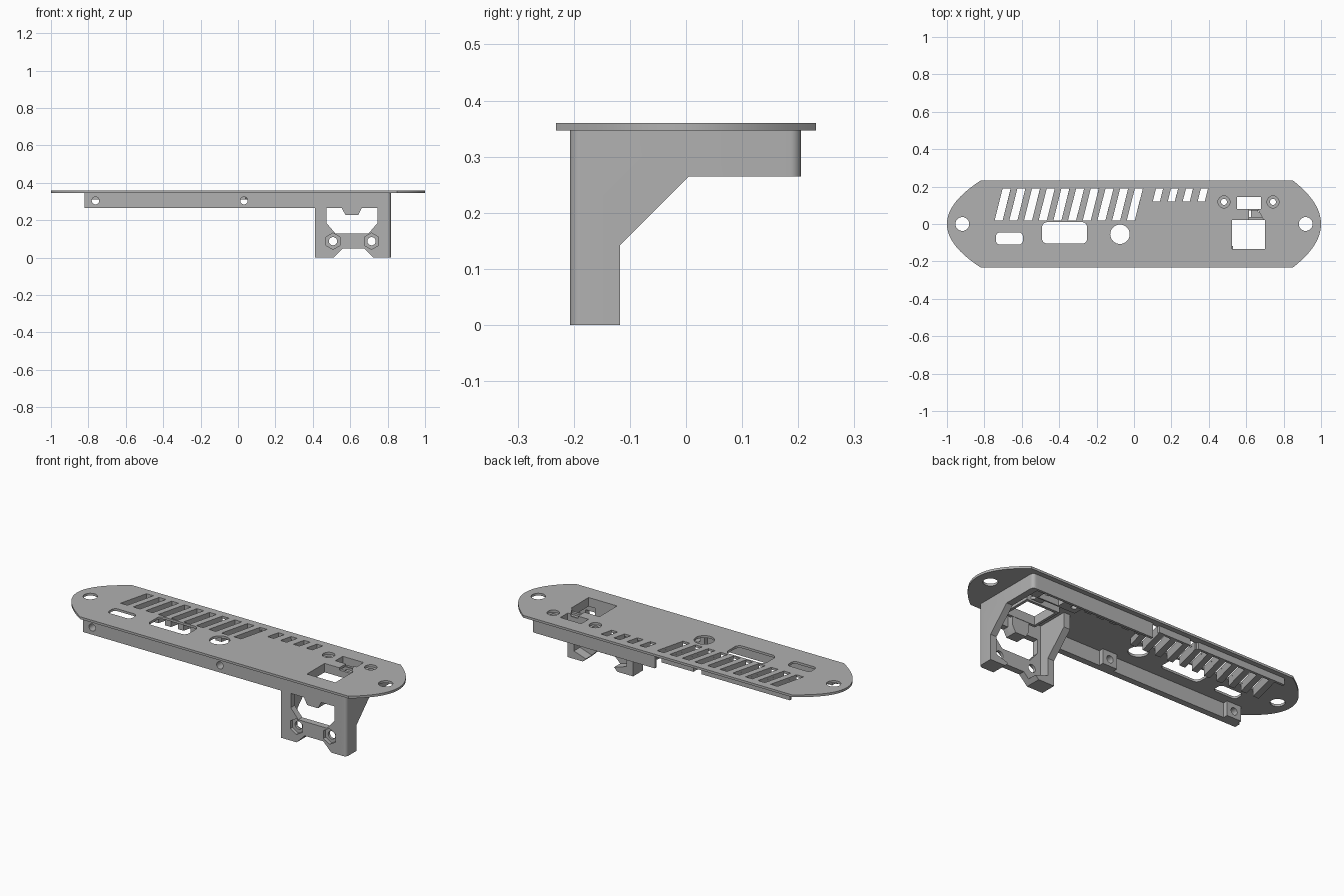
import bpy, bmesh, math
from mathutils import Vector

cube = bpy.data.objects.get("Cube")
if cube:
    bpy.data.objects.remove(cube)

grey = bpy.data.materials.new("matte grey")
grey.use_nodes = True
grey.diffuse_color = (0.44, 0.44, 0.44, 1)
grey.node_tree.nodes["Principled BSDF"].inputs["Base Color"].default_value = (0.44, 0.44, 0.44, 1)

TOP, UNDER, RAIL = 0.36, 0.347, 0.265
FRONT, BACK = -0.207, 0.205


def prism(name, pts, lo, hi, axis="z"):
    """Extrude a 2D outline from lo to hi along an axis."""
    place = {"z": lambda a, b, h: (a, b, h),
             "y": lambda a, b, h: (a, h, b),
             "x": lambda a, b, h: (h, a, b)}[axis]
    bm = bmesh.new()
    face = bm.faces.new([bm.verts.new(place(a, b, lo)) for a, b in pts])
    out = bmesh.ops.extrude_face_region(bm, geom=[face])
    shift = Vector(place(0, 0, hi - lo))
    for v in out["geom"]:
        if isinstance(v, bmesh.types.BMVert):
            v.co += shift
    bmesh.ops.recalc_face_normals(bm, faces=bm.faces)
    mesh = bpy.data.meshes.new(name)
    bm.to_mesh(mesh)
    bm.free()
    mesh.materials.append(grey)
    obj = bpy.data.objects.new(name, mesh)
    bpy.context.collection.objects.link(obj)
    return obj


def rect(x0, x1, y0, y1):
    return [(x0, y0), (x1, y0), (x1, y1), (x0, y1)]


def slanted(x, width, lean, y0, y1):
    return [(x, y0), (x + width, y0), (x + width + lean, y1), (x + lean, y1)]


def circle(cx, cy, r, n=32, turn=0.0):
    return [(cx + r * math.cos(turn + math.tau * i / n),
             cy + r * math.sin(turn + math.tau * i / n)) for i in range(n)]


def round_rect(x0, x1, y0, y1, r):
    pts = []
    corners = [(x1 - r, y1 - r), (x0 + r, y1 - r), (x0 + r, y0 + r), (x1 - r, y0 + r)]
    for k, (cx, cy) in enumerate(corners):
        for i in range(7):
            a = math.pi / 2 * (k + i / 6)
            pts.append((cx + r * math.cos(a), cy + r * math.sin(a)))
    return pts


def cut(obj, cutters):
    """Subtract each cutter, then discard it."""
    bpy.context.view_layer.objects.active = obj
    for c in cutters:
        c.hide_render = True
        mod = obj.modifiers.new("cut", "BOOLEAN")
        mod.operation, mod.solver, mod.object = "DIFFERENCE", "EXACT", c
        bpy.ops.object.modifier_apply(modifier=mod.name)
        bpy.data.objects.remove(c)


def hole(pts, lo=0.2, hi=0.5, axis="z"):
    return prism("cutter", pts, lo, hi, axis)


# Top plate with curved ends
half = 0.232
steps = [half * (i / 16 - 1) for i in range(33)]
outline = [(1 - 0.15 * (y / half) ** 2, y) for y in steps]
outline += [(-1 + 0.18 * (y / half) ** 2, y) for y in reversed(steps)]
plate = prism("top_plate", outline, UNDER, TOP)

PITCH = 0.0785
cuts = [hole(circle(s * 0.918, 0, 0.037)) for s in (-1, 1)]
cuts += [hole(slanted(-0.745 + PITCH * i, 0.043, 0.043, 0.02, 0.19)) for i in range(10)]
cuts += [hole(slanted(0.1 + 0.08 * i, 0.038, 0.018, 0.12, 0.19)) for i in range(4)]
cuts += [hole(round_rect(-0.738, -0.594, -0.11, -0.045, 0.022)),
         hole(round_rect(-0.492, -0.25, -0.105, 0.01, 0.028)),
         hole(circle(-0.075, -0.055, 0.052)),
         hole(rect(0.523, 0.70, -0.135, 0.022)),
         hole(rect(0.55, 0.68, 0.08, 0.145)),
         hole([(0.615, 0.01), (0.70, 0.01), (0.655, 0.09), (0.615, 0.09)])]
cuts += [hole(circle(x, 0.118, 0.032)) for x in (0.481, 0.743)]
cut(plate, cuts)

# Screw strip under the plate, with pilot holes and the small window
strip = prism("screw_strip", rect(0.44, 0.782, 0.072, 0.155), 0.315, UNDER)
cut(strip, [hole(rect(0.55, 0.68, 0.08, 0.145))]
    + [hole(circle(x, 0.118, 0.016)) for x in (0.481, 0.743)])

# Recessed floor of the slanted channel joining the two windows
prism("channel_floor", [(0.625, 0.022), (0.70, 0.022), (0.655, 0.08), (0.625, 0.08)], 0.32, 0.335)

# Frame hanging around the large window
frame = prism("window_frame", rect(0.508, 0.715, -0.15, 0.037), 0.31, UNDER)
cut(frame, [hole(rect(0.523, 0.70, -0.135, 0.022))])

# Front rail with bosses behind its screw holes
screw_x = (-0.762, 0.032)
rail = prism("front_rail", rect(-0.82, 0.42, FRONT, -0.172), RAIL, UNDER)
cut(rail, [hole(circle(x, 0.305, 0.02), -0.3, -0.1, "y") for x in screw_x])
for x in screw_x:
    boss = prism("rail_boss", rect(x - 0.045, x + 0.045, -0.172, -0.145), RAIL, UNDER)
    cut(boss, [hole(circle(x, 0.305, 0.02), -0.3, -0.1, "y")])

# Back walls: one tall, two shallow
prism("back_wall", rect(0.05, 0.79, 0.191, BACK), RAIL, UNDER)
for x0, x1 in ((-0.19, 0.01), (-0.79, -0.24)):
    prism("vent_back_wall", rect(x0, x1, 0.191, BACK), 0.31, UNDER)

# Slanted ribs between the vent slots
for i in range(11):
    prism("vent_rib", slanted(-0.702 + PITCH * (i - 1), 0.0355, 0.043, 0.02, 0.191), 0.31, UNDER)
for i in range(5):
    prism("short_vent_rib", slanted(0.138 + 0.08 * (i - 1), 0.042, 0.018, 0.12, 0.191), 0.31, UNDER)

# Bracket front panel with shaped window, lower notch and nut pockets
panel = prism("bracket_panel", [(0.412, 0), (0.51, 0), (0.56, 0.05), (0.675, 0.05), (0.725, 0),
                                (0.80, 0), (0.80, UNDER), (0.412, UNDER)], FRONT, -0.172, "y")
window = [(0.473, RAIL), (0.473, 0.185), (0.52, 0.13), (0.698, 0.13), (0.746, 0.185),
          (0.746, RAIL), (0.662, RAIL), (0.642, 0.227), (0.575, 0.227), (0.555, RAIL)]
cuts = [hole(window, -0.3, -0.1, "y")]
for x in (0.508, 0.714):
    cuts += [hole(circle(x, 0.088, 0.044, 6, math.pi / 6), -0.3, -0.187, "y"),
             hole(circle(x, 0.088, 0.022), -0.3, -0.1, "y")]
cut(panel, cuts)

# Tooth extended backwards above the bracket window
prism("window_tooth", [(0.555, RAIL), (0.575, 0.227), (0.642, 0.227), (0.662, RAIL),
                       (0.662, UNDER), (0.555, UNDER)], -0.18, -0.137, "y")

# Side walls of the bracket
side = [(FRONT, 0), (-0.118, 0), (-0.118, 0.142), (0.005, RAIL)]
prism("bracket_inner_gusset", side + [(0.005, UNDER), (FRONT, UNDER)], 0.412, 0.452, "x")
end_wall = prism("bracket_end_wall", side + [(BACK, RAIL), (BACK, UNDER), (FRONT, UNDER)],
                 0.78, 0.818, "x")

# Round the outer vertical corners of the end wall
bm = bmesh.new()
bm.from_mesh(end_wall.data)
edges = [e for e in bm.edges
         if all(v.co.x > 0.81 and abs(v.co.y) > 0.2 for v in e.verts)
         and abs(e.verts[0].co.y - e.verts[1].co.y) < 0.01]
bmesh.ops.bevel(bm, geom=edges, offset=0.02, segments=6, profile=0.5, affect="EDGES")
bm.to_mesh(end_wall.data)
bm.free()

# Backs of the bracket feet
for pts in ([(0.45, 0), (0.51, 0), (0.53, 0.02), (0.45, 0.045)],
            [(0.725, 0), (0.782, 0), (0.782, 0.045), (0.705, 0.02)]):
    prism("bracket_foot", pts, -0.175, -0.118, "y")

# Smooth curved walls while keeping crisp edges
for obj in bpy.context.collection.objects:
    if obj.type == "MESH":
        obj.select_set(True)
        bpy.context.view_layer.objects.active = obj
bpy.ops.object.shade_smooth_by_angle(angle=math.radians(30))
